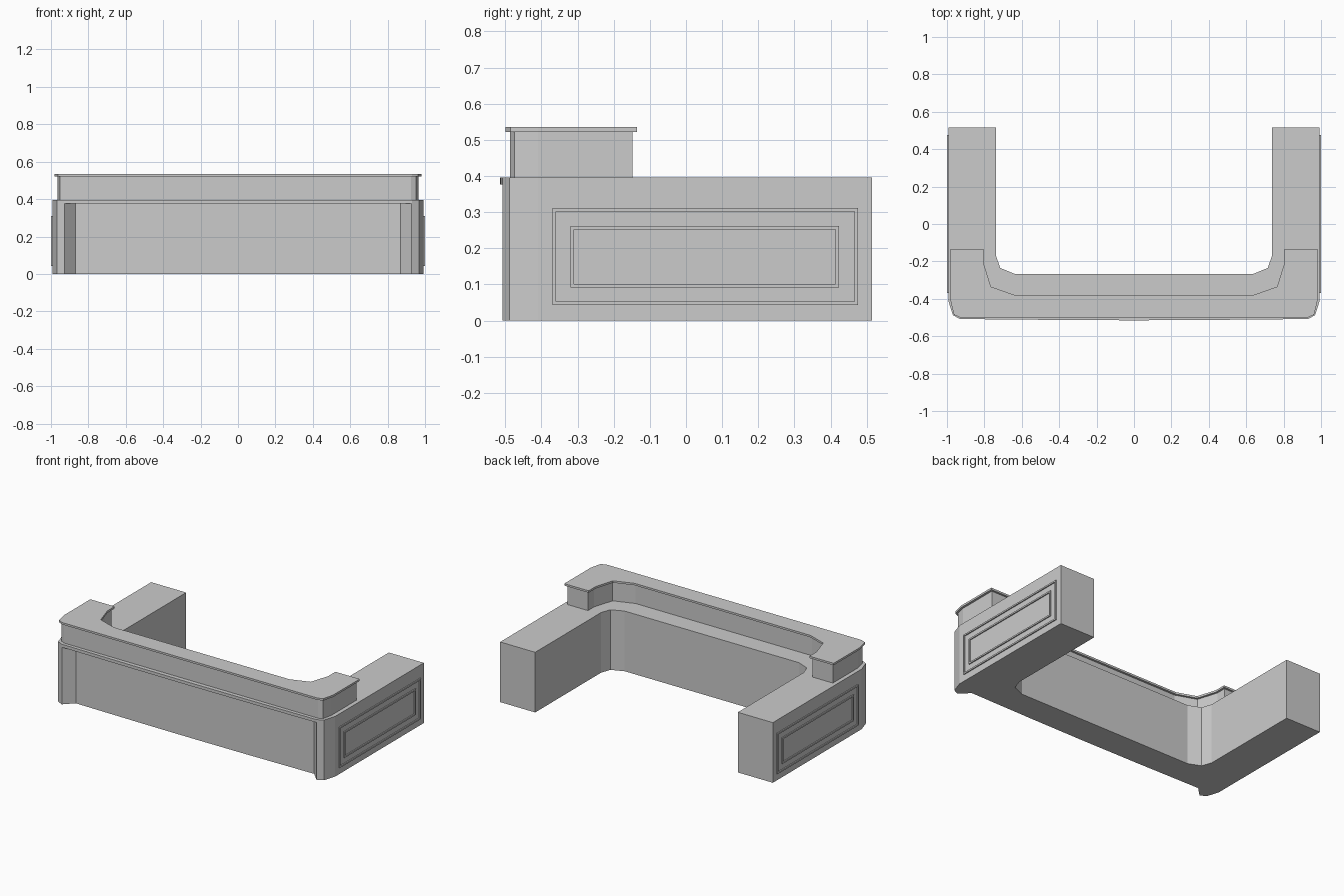
import bpy, bmesh

if "Cube" in bpy.data.objects:
    bpy.data.objects.remove(bpy.data.objects["Cube"])


def new_object(name, bm):
    bmesh.ops.remove_doubles(bm, verts=bm.verts, dist=1e-5)
    bmesh.ops.recalc_face_normals(bm, faces=bm.faces)
    mesh = bpy.data.meshes.new(name)
    bm.to_mesh(mesh)
    bm.free()
    obj = bpy.data.objects.new(name, mesh)
    bpy.context.collection.objects.link(obj)
    return obj


def prism(name, half, z0, z1):
    """Extrude a plan outline, given for x >= 0 and mirrored across x = 0."""
    outline = half + [(-x, y) for x, y in reversed(half) if x > 0]
    bm = bmesh.new()
    face = bm.faces.new([bm.verts.new((x, y, z0)) for x, y in outline])
    ext = bmesh.ops.extrude_face_region(bm, geom=[face], use_keep_orig=True)
    top = [g for g in ext["geom"] if isinstance(g, bmesh.types.BMVert)]
    bmesh.ops.translate(bm, verts=top, vec=(0, 0, z1 - z0))
    return new_object(name, bm)


def side_frame(name, side, y0, y1, z0, z1, width=0.01):
    """Thin raised rectangular moulding on an end panel."""
    xa, xb = side * 0.99, side * 1.0
    w = width

    def loop(bm, x, i):
        pts = [(y0 + i, z0 + i), (y1 - i, z0 + i), (y1 - i, z1 - i), (y0 + i, z1 - i)]
        return [bm.verts.new((x, y, z)) for y, z in pts]

    bm = bmesh.new()
    loops = [loop(bm, xa, 0), loop(bm, xb, 0), loop(bm, xb, w), loop(bm, xa, w)]
    for k in range(4):
        a, b = loops[k], loops[(k + 1) % 4]
        for i in range(4):
            j = (i + 1) % 4
            bm.faces.new((a[i], a[j], b[j], b[i]))
    return new_object(name, bm)


# U-shaped lower counter with a slightly bowed front and clipped corners
counter = prism("lower_counter", [
    (0, -0.515), (0.4, -0.513), (0.93, -0.508), (0.968, -0.488), (0.993, -0.41),
    (0.993, 0.515), (0.738, 0.515), (0.738, -0.17), (0.715, -0.235),
    (0.635, -0.268), (0, -0.268)], 0, 0.396)

# Recessed front panel between splayed corner posts, under the lip
cutter = prism("front_recess_cutter", [
    (0, -0.456), (0.4, -0.454), (0.868, -0.448), (1.018, -0.598), (0, -0.598)],
    -0.1, 0.376)
cutter.hide_render = True
cutter.hide_set(True)
cutter.display_type = 'WIRE'
mod = counter.modifiers.new("front_recess", 'BOOLEAN')
mod.operation = 'DIFFERENCE'
mod.solver = 'EXACT'
mod.object = cutter

# Raised upper counter body
prism("upper_counter_body", [
    (0, -0.487), (0.925, -0.487), (0.952, -0.475), (0.966, -0.41),
    (0.966, -0.148), (0.818, -0.148), (0.818, -0.213), (0.776, -0.346),
    (0.642, -0.393), (0, -0.393)], 0.396, 0.522)

# Thin overhanging top slab
prism("upper_counter_top", [
    (0, -0.5), (0.93, -0.5), (0.963, -0.485), (0.981, -0.41),
    (0.981, -0.135), (0.804, -0.135), (0.804, -0.21), (0.765, -0.335),
    (0.64, -0.379), (0, -0.379)], 0.522, 0.535)

# Double mouldings on both end panels
for side, label in ((-1, "left"), (1, "right")):
    side_frame(f"{label}_outer_moulding", side, -0.37, 0.476, 0.043, 0.311)
    side_frame(f"{label}_inner_moulding", side, -0.32, 0.424, 0.091, 0.262)
